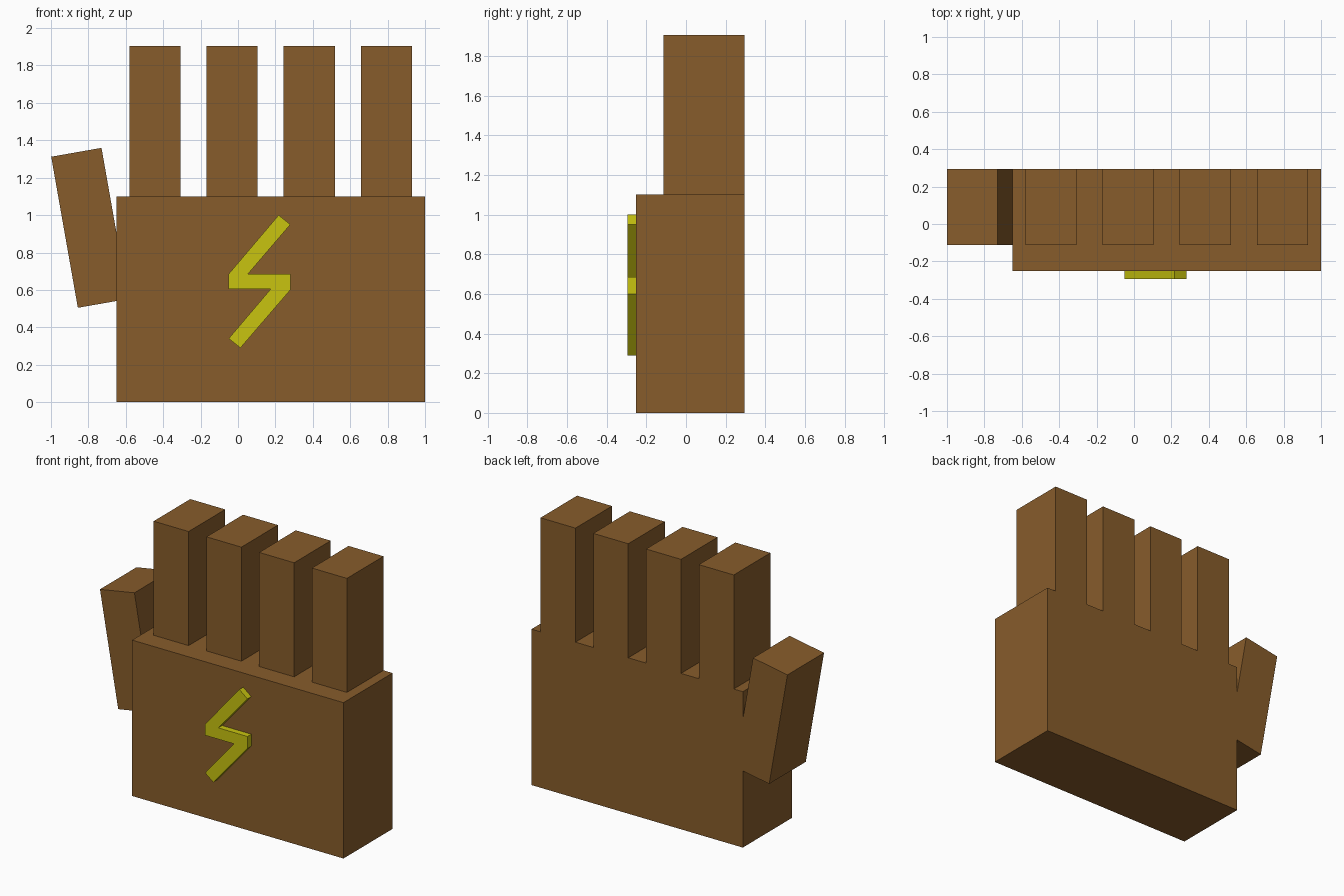
import bpy
import bmesh
from math import radians

old = bpy.data.objects.get("Cube")
if old:
    bpy.data.objects.remove(old, do_unlink=True)


def material(name, colour):
    mat = bpy.data.materials.new(name)
    mat.use_nodes = True
    mat.diffuse_color = (*colour, 1)
    mat.node_tree.nodes["Principled BSDF"].inputs["Base Color"].default_value = (*colour, 1)
    return mat


brown = material("brown", (0.242, 0.107, 0.024))
yellow = material("yellow", (0.58, 0.55, 0.005))


def add_object(name, bm, mat):
    bmesh.ops.recalc_face_normals(bm, faces=bm.faces)
    mesh = bpy.data.meshes.new(name)
    bm.to_mesh(mesh)
    bm.free()
    mesh.materials.append(mat)
    obj = bpy.data.objects.new(name, mesh)
    bpy.context.collection.objects.link(obj)
    return obj


def box(name, centre, size, tilt=0):
    bm = bmesh.new()
    bmesh.ops.create_cube(bm, size=1)
    bmesh.ops.scale(bm, vec=size, verts=bm.verts)
    obj = add_object(name, bm, brown)
    obj.location = centre
    obj.rotation_euler.y = radians(tilt)
    return obj


# Palm block
BACK, PALM_FRONT = 0.295, -0.252
box("palm", (0.175, (BACK + PALM_FRONT) / 2, 0.55), (1.65, BACK - PALM_FRONT, 1.1))

# Four fingers, flush with the back of the palm
digit = (0.273, 0.408, 0.82)
digit_y = BACK - digit[1] / 2
for i in range(4):
    box(f"finger_{i + 1}", (-0.443 + 0.412 * i, digit_y, 1.905 - digit[2] / 2), digit)

# Leaning thumb, partly sunk into the palm
box("thumb", (-0.793, digit_y, 0.932), digit, tilt=-10)

# Raised lightning bolt on the palm
outline = [(0.217, 1.0), (0.28, 0.95), (0.053, 0.685), (0.28, 0.685), (0.28, 0.60),
           (0.013, 0.29), (-0.05, 0.34), (0.175, 0.605), (-0.05, 0.605), (-0.05, 0.685)]
bm = bmesh.new()
face = bm.faces.new([bm.verts.new((x, -0.295, z)) for x, z in outline])
side = bmesh.ops.extrude_face_region(bm, geom=[face])
verts = [v for v in side["geom"] if isinstance(v, bmesh.types.BMVert)]
bmesh.ops.translate(bm, vec=(0, 0.05, 0), verts=verts)
add_object("lightning_bolt", bm, yellow)
